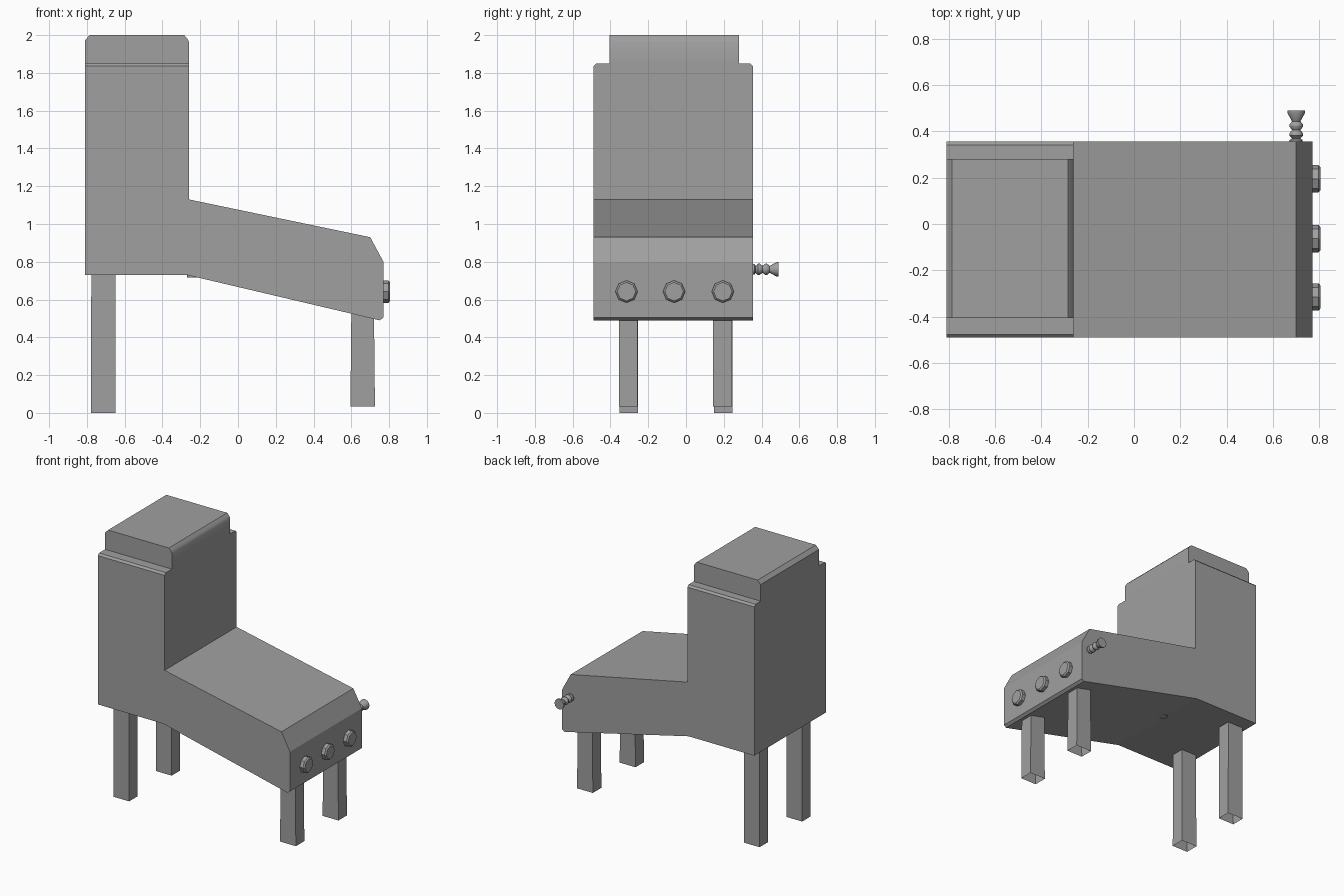
import bpy, bmesh, math
from mathutils import Matrix, Vector

cube = bpy.data.objects.get("Cube")
if cube:
    bpy.data.objects.remove(cube, do_unlink=True)

GREY = (0.35, 0.35, 0.35, 1)
grey = bpy.data.materials.new("plain grey")
grey.use_nodes = True
grey.diffuse_color = GREY
grey.node_tree.nodes["Principled BSDF"].inputs["Base Color"].default_value = GREY


def finish(name, bm, smooth=False):
    """Turn a bmesh into a named grey object."""
    bmesh.ops.recalc_face_normals(bm, faces=bm.faces)
    mesh = bpy.data.meshes.new(name)
    bm.to_mesh(mesh)
    bm.free()
    mesh.materials.append(grey)
    obj = bpy.data.objects.new(name, mesh)
    bpy.context.collection.objects.link(obj)
    if smooth:
        bpy.ops.object.select_all(action='DESELECT')
        obj.select_set(True)
        bpy.context.view_layer.objects.active = obj
        bpy.ops.object.shade_smooth_by_angle(angle=math.radians(40))
    return obj


def extrude_profile(points, y0, y1):
    """Extrude an x-z outline from y0 to y1."""
    bm = bmesh.new()
    face = bm.faces.new([bm.verts.new((x, y0, z)) for x, z in points])
    moved = bmesh.ops.extrude_face_region(bm, geom=[face])["geom"]
    verts = [g for g in moved if isinstance(g, bmesh.types.BMVert)]
    bmesh.ops.translate(bm, verts=verts, vec=(0, y1 - y0, 0))
    return bm


def lathe(name, profile, sides, centre, axis, smooth=False):
    """Spin (radius, height) rings about an axis, with capped ends."""
    bm = bmesh.new()
    rings = [[bm.verts.new((r * math.cos(2 * math.pi * i / sides),
                            r * math.sin(2 * math.pi * i / sides), h))
              for i in range(sides)] for r, h in profile]
    for a, b in zip(rings, rings[1:]):
        for i in range(sides):
            j = (i + 1) % sides
            bm.faces.new((a[i], a[j], b[j], b[i]))
    bm.faces.new(rings[0])
    bm.faces.new(rings[-1])
    turn = Vector((0, 0, 1)).rotation_difference(Vector(axis)).to_matrix().to_4x4()
    bm.transform(Matrix.Translation(centre) @ turn)
    return finish(name, bm, smooth)


# Cabinet: sloping table and upright tower in one outline
cabinet = [(-0.81, 0.73), (-0.27, 0.73), (0.75, 0.49), (0.77, 0.505), (0.77, 0.80),
           (0.70, 0.93), (-0.26, 1.13), (-0.26, 1.85), (-0.81, 1.85)]
bm = extrude_profile(cabinet, -0.49, 0.355)
top_edges = [e for e in bm.edges
             if all(v.co.z > 1.84 for v in e.verts)
             and abs(e.verts[0].co.y - e.verts[1].co.y) < 0.01]
bmesh.ops.bevel(bm, geom=top_edges, offset=0.014, segments=1, affect='EDGES')
finish("cabinet", bm)

# Narrower tower cap with eased upper edges
cap = [(-0.81, 1.845), (-0.26, 1.845), (-0.26, 1.965), (-0.268, 1.982), (-0.285, 2.0),
       (-0.785, 2.0), (-0.81, 1.973)]
finish("tower_cap", extrude_profile(cap, -0.405, 0.28), smooth=True)


def leg(name, x, y, bottom, top, flare):
    """Square hollow leg, open underneath."""
    bm = bmesh.new()
    bmesh.ops.create_cube(bm, size=1)
    bmesh.ops.scale(bm, verts=bm.verts, vec=(0.13, 0.1, top - bottom))
    bmesh.ops.translate(bm, verts=bm.verts, vec=(x, y, (top + bottom) / 2))
    for v in bm.verts:
        if v.co.z > (top + bottom) / 2:
            v.co.x += (x - v.co.x) * flare
    base = min(bm.faces, key=lambda f: f.calc_center_median().z)
    bmesh.ops.delete(bm, geom=[base], context='FACES_ONLY')
    finish(name, bm)


for side, y in (("right", -0.303), ("left", 0.197)):
    leg("rear_leg_" + side, -0.713, y, 0.0, 0.735, 0.02)
    leg("front_leg_" + side, 0.66, y - 0.003, 0.035, 0.54, 0.08)

# Three octagonal buttons on the end panel
for i, y in enumerate((-0.315, -0.063, 0.195)):
    lathe("button_%d" % (i + 1), [(0.059, -0.01), (0.059, 0.026), (0.049, 0.035)],
          8, (0.77, y, 0.642), (1, 0, 0))

# Ribbed pull knob on the side
knob = [(0.028, -0.01), (0.028, 0.008), (0.018, 0.014), (0.03, 0.026), (0.03, 0.036),
        (0.018, 0.05), (0.03, 0.066), (0.03, 0.074), (0.018, 0.088),
        (0.038, 0.124), (0.038, 0.135)]
lathe("pull_knob", knob, 12, (0.70, 0.355, 0.76), (0, 1, 0), smooth=True)

# Small fitting under the cabinet
lathe("underside_fitting", [(0.03, 0), (0.03, 0.02)], 12, (-0.24, 0.03, 0.717), (0, 0, 1))
